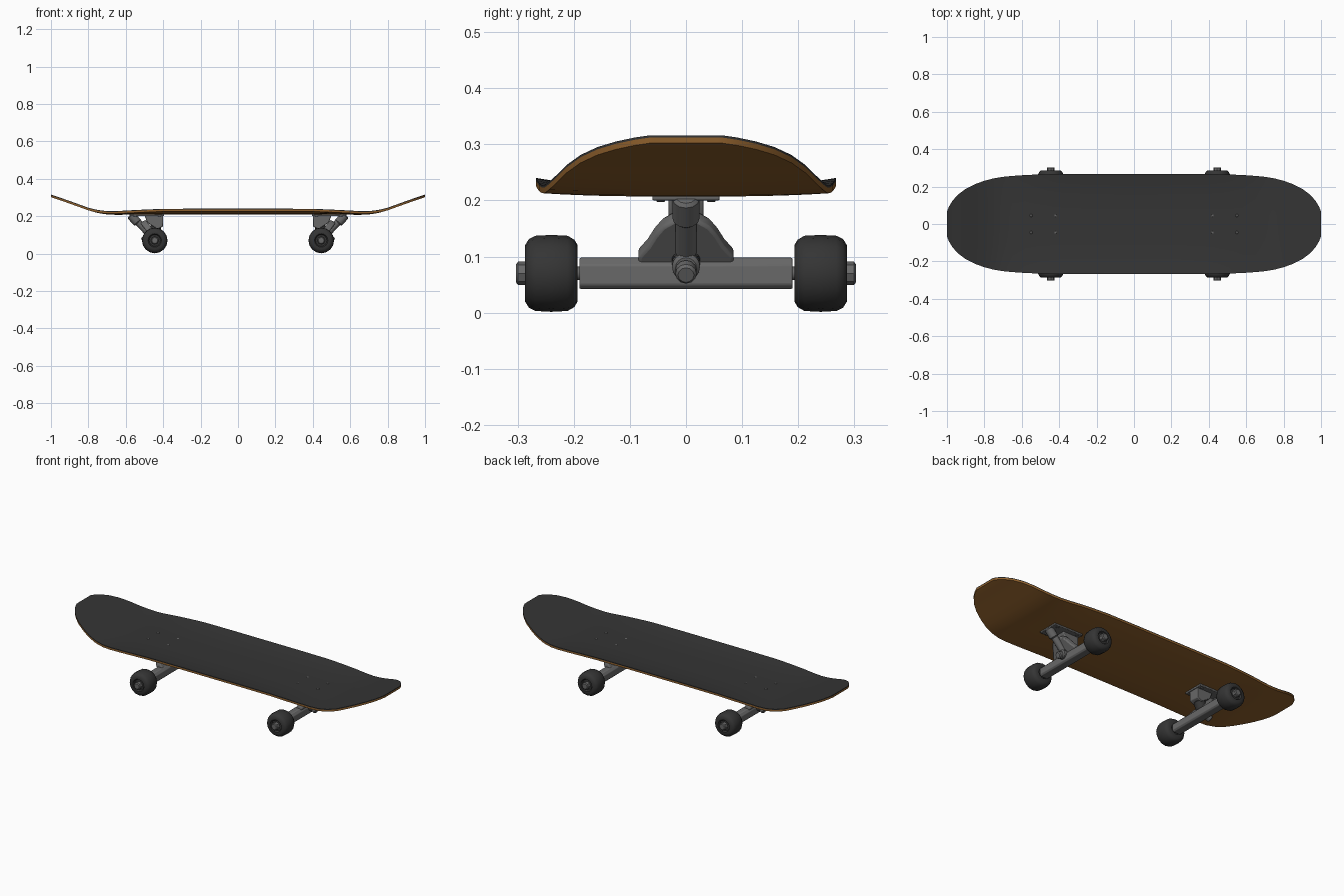
import bpy, bmesh, math
from mathutils import Vector

if "Cube" in bpy.data.objects:
    bpy.data.objects.remove(bpy.data.objects["Cube"])


def material(name, color):
    m = bpy.data.materials.new(name)
    m.diffuse_color = (*color, 1)
    m.use_nodes = True
    m.node_tree.nodes["Principled BSDF"].inputs["Base Color"].default_value = m.diffuse_color
    return m


WOOD = material("wood", (0.27, 0.115, 0.025))
GRIP = material("grip", (0.035, 0.035, 0.035))
RUBBER = material("rubber", (0.035, 0.035, 0.035))
METAL = material("metal", (0.14, 0.14, 0.14))


def finish(bm, name, mat, angle=40, bevel=0):
    bmesh.ops.recalc_face_normals(bm, faces=bm.faces)
    me = bpy.data.meshes.new(name)
    bm.to_mesh(me)
    bm.free()
    ob = bpy.data.objects.new(name, me)
    bpy.context.collection.objects.link(ob)
    me.materials.append(mat)
    if bevel:
        b = ob.modifiers.new("bevel", 'BEVEL')
        b.width, b.segments = bevel, 2
    bpy.ops.object.select_all(action='DESELECT')
    ob.select_set(True)
    bpy.context.view_layer.objects.active = ob
    bpy.ops.object.shade_smooth_by_angle(angle=math.radians(angle))
    return ob


def lathe(name, origin, axis, profile, mat, sides=16, angle=40):
    """Turned part: profile is (distance along axis, radius)."""
    bm = bmesh.new()
    q = Vector(axis).to_track_quat('Z', 'Y')
    rings = []
    for d, r in profile:
        rings.append([bm.verts.new(Vector(origin) + q @ Vector((
            r * math.cos(math.tau * i / sides), r * math.sin(math.tau * i / sides), d)))
            for i in range(sides)])
    for a, b in zip(rings, rings[1:]):
        for i in range(sides):
            j = (i + 1) % sides
            bm.faces.new((a[i], a[j], b[j], b[i]))
    bm.faces.new(rings[0])
    bm.faces.new(rings[-1])
    return finish(bm, name, mat, angle)


def rod(name, a, b, r, mat=METAL, sides=12):
    a, b = Vector(a), Vector(b)
    n = (b - a).length
    e = min(r * 0.25, n * 0.3)
    return lathe(name, a, b - a, [(0, r - e), (e, r), (n - e, r), (n, r - e)], mat, sides)


def prism(name, points, offset, mat, bevel=0):
    """Flat outline of 3D points extruded along offset."""
    bm = bmesh.new()
    f = bm.faces.new([bm.verts.new(p) for p in points])
    geo = bmesh.ops.extrude_face_region(bm, geom=[f])['geom']
    bmesh.ops.translate(bm, vec=offset, verts=[v for v in geo if isinstance(v, bmesh.types.BMVert)])
    return finish(bm, name, mat, 40, bevel)


# Deck stations: x, half width, bottom height, edge concave
HALF = [(0, .267, .210, .016), (.2, .267, .210, .016), (.4, .267, .210, .015),
        (.5, .265, .209, .012), (.58, .262, .208, .009), (.65, .257, .207, .006),
        (.7, .252, .209, .004), (.75, .244, .217, .002), (.8, .231, .231, 0),
        (.85, .213, .249, 0), (.9, .188, .267, 0), (.94, .158, .281, 0),
        (.97, .125, .291, 0), (.99, .092, .298, 0), (1, .065, .302, 0)]
STATIONS = [(-x, w, z, c) for x, w, z, c in HALF[:0:-1]] + HALF


def deck_layer(name, low, high, mat):
    bm = bmesh.new()
    n = 16
    layers = []
    for h in (low, high):
        layers.append([[bm.verts.new((x, w * v, z + h + c * abs(v) ** 3))
                        for v in [2 * j / n - 1 for j in range(n + 1)]]
                       for x, w, z, c in STATIONS])
    for g in layers:
        for a, b in zip(g, g[1:]):
            for j in range(n):
                bm.faces.new((a[j], a[j + 1], b[j + 1], b[j]))
    rims = []
    for g in layers:
        rims.append([r[0] for r in g] + g[-1][1:] + [r[-1] for r in g[-2::-1]] + g[0][-2:0:-1])
    for i in range(len(rims[0])):
        bm.faces.new((rims[0][i - 1], rims[0][i], rims[1][i], rims[1][i - 1]))
    return finish(bm, name, mat, 40)


deck_layer("deck", 0, .010, WOOD)
deck_layer("grip_sheet", .010, .014, GRIP)

# Hanger outline (y, z), right half from top to bottom
WEB = [(.022, .163), (.042, .152), (.056, .136), (.068, .117), (.085, .098), (.085, .06)]

for side, s in (("left", -1), ("right", 1)):
    def at(x, y, z):
        return (s * x, y, z)

    # Baseplate, kingpin housing and pivot cup
    prism(side + "_baseplate",
          [at(.395, y, .2) if k == 0 else at(.58, y, .2) for k, y in ((0, -.06), (1, -.06), (1, .06), (0, .06))],
          (0, 0, .0115), METAL, .003)
    prism(side + "_kingpin_housing",
          [at(x, -.031, z) for x, z in ((.4, .205), (.4, .145), (.43, .13), (.485, .165), (.5, .205))],
          (0, .062, 0), METAL, .004)
    rod(side + "_pivot_cup", at(.575, 0, .207), at(.535, 0, .163), .024)

    # Hanger: axle beam, leaning web and pivot arm
    prism(side + "_axle_beam",
          [at(x, -.19, z) for x, z in ((.417, .05), (.425, .042), (.465, .042), (.473, .05),
                                       (.473, .085), (.46, .098), (.43, .098), (.417, .085))],
          (0, .38, 0), METAL, .003)
    web = WEB + [(-y, z) for y, z in WEB[::-1]]
    prism(side + "_hanger_web", [at(.445 + .75 * (z - .06), y, z) for y, z in web],
          (-s * .028, 0, .018), METAL, .006)
    rod(side + "_pivot_arm", at(.475, 0, .105), at(.55, 0, .185), .019)

    # Kingpin with bushings and end nut
    rod(side + "_bushing", at(.435, 0, .15), at(.462, 0, .085), .03, RUBBER, 16)
    rod(side + "_kingpin_washer", at(.45, 0, .092), at(.492, 0, .08), .025, METAL, 16)
    rod(side + "_kingpin_nut", at(.488, 0, .078), at(.512, 0, .067), .019)

    # Mounting bolts and nuts
    for x in (.42, .55):
        for y in (-.045, .045):
            rod(side + "_bolt_head", at(x, y, .218), at(x, y, .2245), .008, METAL, 8)
            rod(side + "_bolt_nut", at(x, y, .197), at(x, y, .207), .009, METAL, 6)

    # Axle, wheels and axle nuts
    rod(side + "_axle", at(.445, -.295, .07), at(.445, .295, .07), .012)
    for t in (-1, 1):
        lathe(side + "_wheel", at(.445, 0, .07), (0, t, 0),
              [(.2, .025), (.193, .03), (.193, .05), (.199, .06), (.211, .067), (.240, .0685),
               (.268, .067), (.280, .061), (.287, .05), (.287, .036), (.278, .03)],
              RUBBER, 16, 50)
        lathe(side + "_axle_nut", at(.445, 0, .07), (0, t, 0),
              [(.277, .021), (.299, .021), (.303, .016)], METAL, 8)
